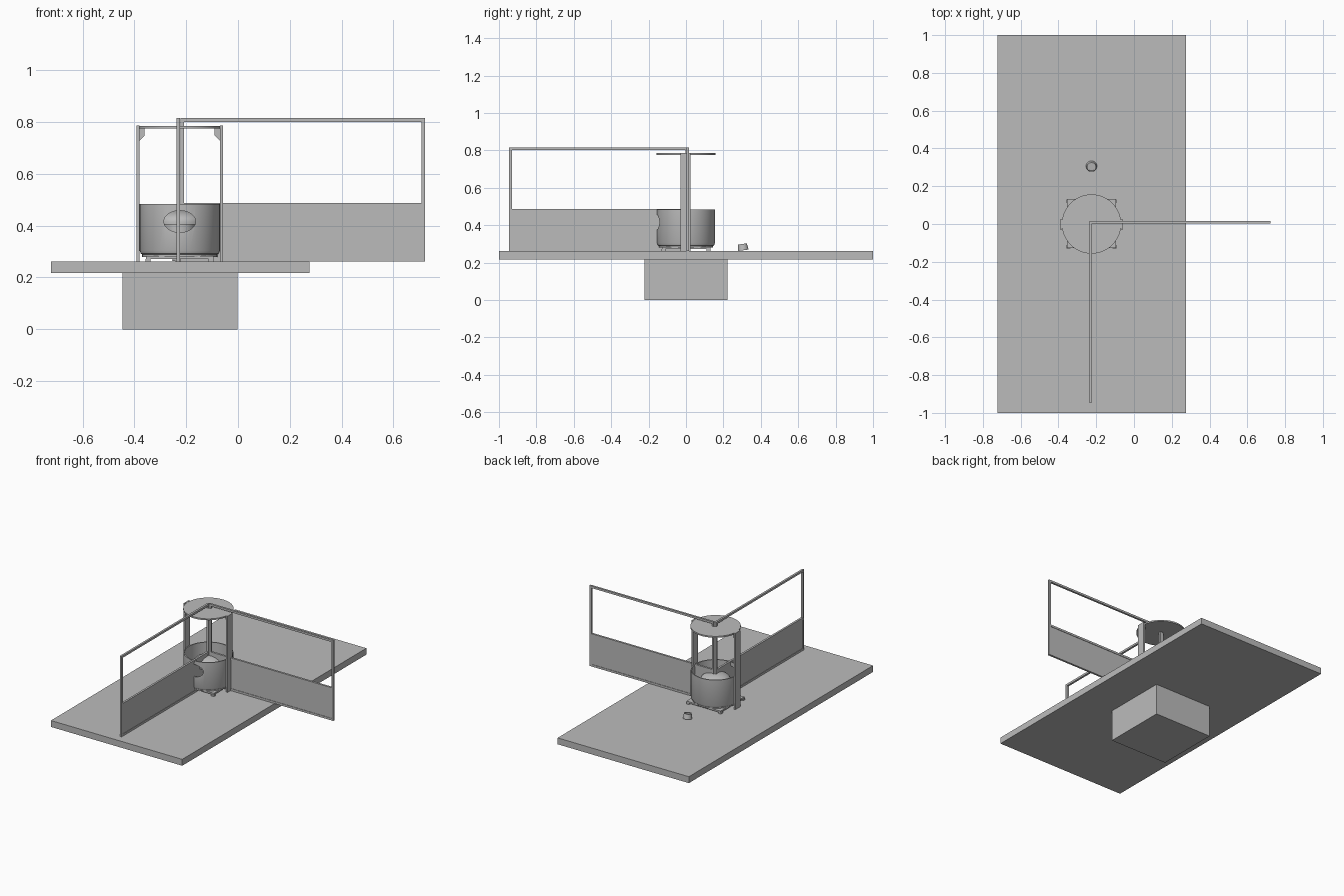
import bpy, bmesh, math
from mathutils import Matrix, Vector

cube = bpy.data.objects.get("Cube")
if cube:
    bpy.data.objects.remove(cube, do_unlink=True)

grey = bpy.data.materials.new("plain grey")
grey.use_nodes = True
tone = (0.5, 0.5, 0.5, 1)
grey.diffuse_color = tone
grey.node_tree.nodes["Principled BSDF"].inputs["Base Color"].default_value = tone

CX = -0.225      # axis of the drum
DECK = 0.262     # top of the deck
RAIL = 0.487     # top of the solid panels
TOP = 0.815      # top of the frames


def finish(name, bm, smooth=False):
    bmesh.ops.recalc_face_normals(bm, faces=bm.faces)
    mesh = bpy.data.meshes.new(name)
    bm.to_mesh(mesh)
    bm.free()
    mesh.materials.append(grey)
    ob = bpy.data.objects.new(name, mesh)
    bpy.context.collection.objects.link(ob)
    if smooth:
        smooth_edges(ob)
    return ob


def activate(ob):
    bpy.ops.object.select_all(action='DESELECT')
    ob.select_set(True)
    bpy.context.view_layer.objects.active = ob


def smooth_edges(ob):
    activate(ob)
    bpy.ops.object.shade_smooth_by_angle(angle=math.radians(35))


def add_box(bm, x, y, z):
    size = Vector((x[1] - x[0], y[1] - y[0], z[1] - z[0]))
    mid = Vector((sum(x), sum(y), sum(z))) / 2
    bmesh.ops.create_cube(bm, size=1, matrix=Matrix.Translation(mid) @ Matrix.Diagonal(size).to_4x4())


def box(name, x, y, z):
    bm = bmesh.new()
    add_box(bm, x, y, z)
    return finish(name, bm)


def lathe(name, profile, matrix=Matrix.Translation((CX, 0, 0)), smooth=True):
    bm = bmesh.new()
    verts = [bm.verts.new((r, 0, z)) for r, z in profile]
    edges = [bm.edges.new(p) for p in zip(verts, verts[1:])]
    bmesh.ops.spin(bm, geom=verts + edges, cent=(0, 0, 0), axis=(0, 0, 1),
                   angle=2 * math.pi, steps=48)
    bmesh.ops.remove_doubles(bm, verts=bm.verts, dist=1e-5)
    bm.transform(matrix)
    return finish(name, bm, smooth)


# Pedestal and deck
box("pedestal", (-0.445, -0.002), (-0.222, 0.222), (0, 0.218))
box("deck", (-0.722, 0.276), (-1, 1), (0.218, DECK))


# Two framed screens meeting at the drum axis
def screen(name, start, end, across, along_x):
    t = 0.014
    mid = sum(across) / 2
    thin = (mid - 0.004, mid + 0.004)
    bars = [((start, start + t), (DECK, TOP)), ((end - t, end), (DECK, TOP)),
            ((start, end), (TOP - t, TOP)), ((start, end), (RAIL - t, RAIL)),
            ((start, end), (DECK, DECK + t))]

    def put(bm, run, depth, z):
        add_box(bm, *((run, depth) if along_x else (depth, run)), z)

    frame = bmesh.new()
    for run, z in bars:
        put(frame, run, across, z)
    finish(name + "_frame", frame)
    panel = bmesh.new()
    put(panel, (start + t, end - t), thin, (DECK + t, RAIL - t))
    finish(name + "_panel", panel)


screen("side_screen", -0.222, 0.722, (0.003, 0.017), True)
screen("front_screen", -0.945, 0.012, (-0.237, -0.223), False)

# Stand under the drum
box("stand_plate", (CX - 0.13, CX + 0.13), (-0.127, 0.132), (0.272, 0.283))
feet = bmesh.new()
for sx in (-1, 1):
    for sy in (-1, 1):
        x, y = CX + sx * 0.122, sy * 0.12
        add_box(feet, (x - 0.01, x + 0.01), (y - 0.01, y + 0.01), (DECK, 0.272))
finish("stand_feet", feet)
lathe("stand_ring", [(0, 0.28), (0.145, 0.28), (0.145, 0.288), (0, 0.288)])

# Open drum with an oval window in the front wall
drum = lathe("drum", [(0, 0.286), (0.138, 0.286), (0.15, 0.292), (0.155, 0.304),
                      (0.155, 0.483), (0.148, 0.483), (0.148, 0.306), (0, 0.306)], smooth=False)
bm = bmesh.new()
bmesh.ops.create_cone(bm, cap_ends=True, segments=40, radius1=1, radius2=1, depth=0.14,
                      matrix=Matrix.Translation((CX, -0.14, 0.416))
                      @ Matrix.Diagonal((0.061, 1, 0.042, 1))
                      @ Matrix.Rotation(math.pi / 2, 4, 'X'))
cutter = finish("window_cutter", bm)
cutter.hide_render = True
cut = drum.modifiers.new("window", 'BOOLEAN')
cut.operation = 'DIFFERENCE'
cut.solver = 'EXACT'
cut.object = cutter
activate(drum)
bpy.ops.object.modifier_apply(modifier=cut.name)
bpy.data.objects.remove(cutter, do_unlink=True)
smooth_edges(drum)

# Domed core inside the drum
dome = [(0.095 * math.cos(a), 0.415 + 0.045 * math.sin(a))
        for a in (math.pi / 2 * i / 8 for i in range(9))]
lathe("core_dome", [(0, 0.3), (0.06, 0.3), (0.06, 0.405), (0.095, 0.405)] + dome)

# Canopy disc, its side posts and corner brackets
lathe("canopy", [(0, 0.775), (0.157, 0.775), (0.157, 0.785), (0, 0.785)])
for side, name in ((-1, "right"), (1, "left")):
    box(name + "_post", sorted((CX + side * 0.156, CX + side * 0.167)), (-0.03, 0.025), (DECK, 0.786))
    bm = bmesh.new()
    corner = [(0.157, 0.776), (0.135, 0.776), (0.135, 0.748), (0.157, 0.727)]
    face = bm.faces.new([bm.verts.new((CX + side * x, -0.006, z)) for x, z in corner])
    out = bmesh.ops.extrude_face_region(bm, geom=[face])["geom"]
    bmesh.ops.translate(bm, verts=[v for v in out if isinstance(v, bmesh.types.BMVert)],
                        vec=(0, 0.012, 0))
    finish(name + "_bracket", bm)

# Small tilted cup behind the drum
lathe("cup", [(0, 0), (0.029, 0), (0.024, 0.034), (0.02, 0.034), (0.02, 0.028), (0, 0.028)],
      Matrix.Translation((CX, 0.306, 0.266)) @ Matrix.Rotation(math.radians(8), 4, 'X'))
